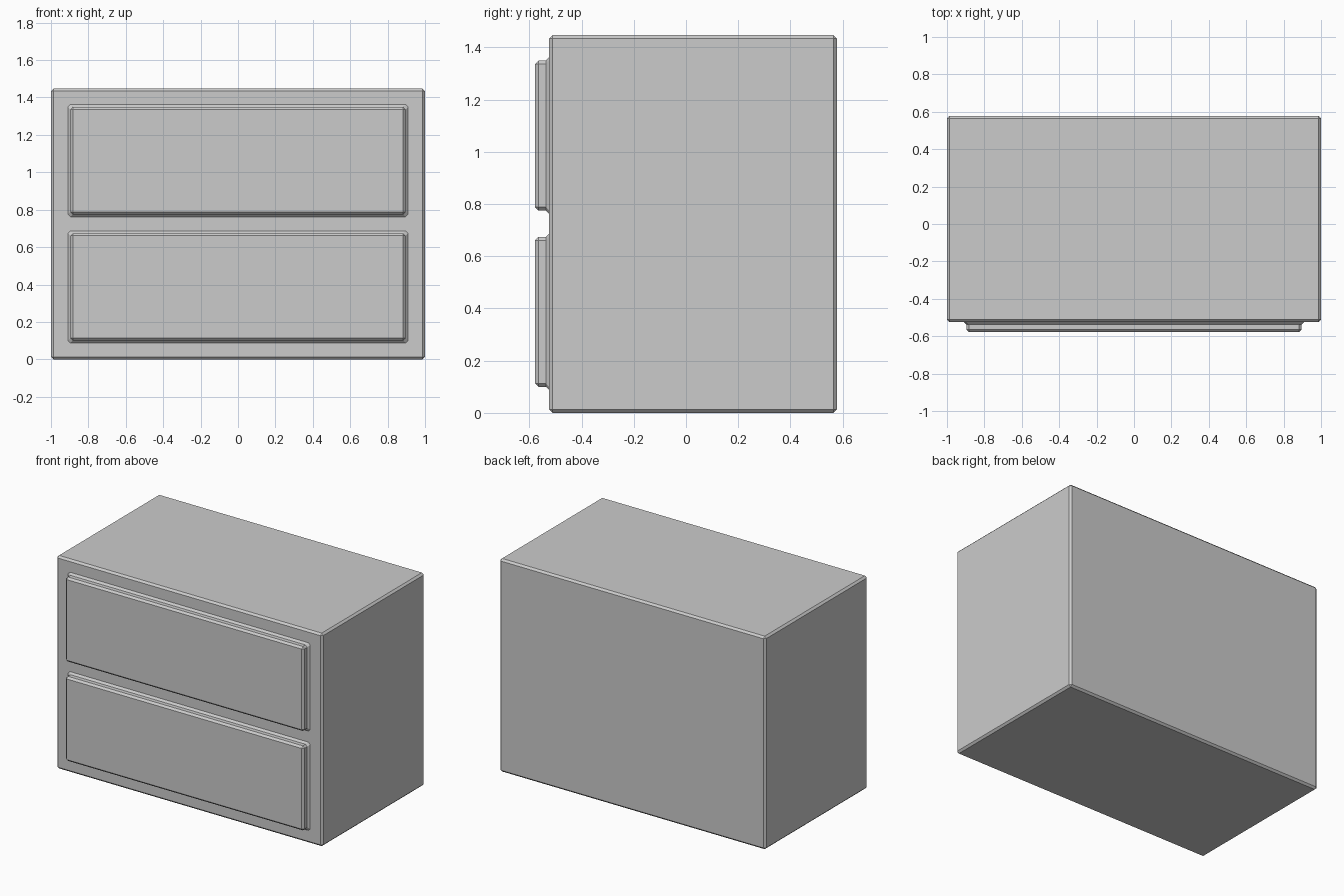
import bpy, bmesh

if "Cube" in bpy.data.objects:
    bpy.data.objects.remove(bpy.data.objects["Cube"])

EDGE = 0.013                      # chamfer size shared by all edges
BODY_FRONT, DEPTH, HEIGHT = -0.524, 0.578, 1.447


def make_object(name, bm):
    bmesh.ops.recalc_face_normals(bm, faces=bm.faces)
    mesh = bpy.data.meshes.new(name)
    bm.to_mesh(mesh)
    bm.free()
    obj = bpy.data.objects.new(name, mesh)
    bpy.context.collection.objects.link(obj)
    return obj


def chamfered_ring(bm, hx, z0, z1, c, y):
    """Rectangle in the xz plane with cut corners (8 points)."""
    pts = [(-hx + c, z0), (hx - c, z0), (hx, z0 + c), (hx, z1 - c),
           (hx - c, z1), (-hx + c, z1), (-hx, z1 - c), (-hx, z0 + c)]
    return [bm.verts.new((x, y, z)) for x, z in pts]


def drawer_front(name, z0, z1, hx=0.896):
    bm = bmesh.new()
    # Growth, corner cut and y of each ring, from inside the body to the face
    steps = [(EDGE, EDGE, BODY_FRONT + 0.01),
             (EDGE, EDGE, BODY_FRONT),
             (0, EDGE, BODY_FRONT - EDGE),
             (0, EDGE, -DEPTH + EDGE),
             (-EDGE, 0, -DEPTH)]
    rings = [chamfered_ring(bm, hx + g, z0 - g, z1 + g, c, y) for g, c, y in steps]
    for a, b in zip(rings, rings[1:]):
        for i in range(8):
            j = (i + 1) % 8
            bm.faces.new((a[i], a[j], b[j], b[i]))
    bm.faces.new(rings[0])
    bm.faces.new(rings[-1])
    bmesh.ops.remove_doubles(bm, verts=bm.verts, dist=1e-5)
    return make_object(name, bm)


# Cabinet body with chamfered edges
bm = bmesh.new()
bmesh.ops.create_cube(bm, size=1)
bmesh.ops.scale(bm, vec=(2, DEPTH - BODY_FRONT, HEIGHT), verts=bm.verts)
bmesh.ops.translate(bm, vec=(0, (DEPTH + BODY_FRONT) / 2, HEIGHT / 2), verts=bm.verts)
body = make_object("cabinet_body", bm)
bevel = body.modifiers.new("edge_chamfer", 'BEVEL')
bevel.width = EDGE
bevel.segments = 1

# Two raised drawer fronts with flared bases
drawer_front("lower_drawer_front", 0.10, 0.674)
drawer_front("upper_drawer_front", 0.775, 1.349)
